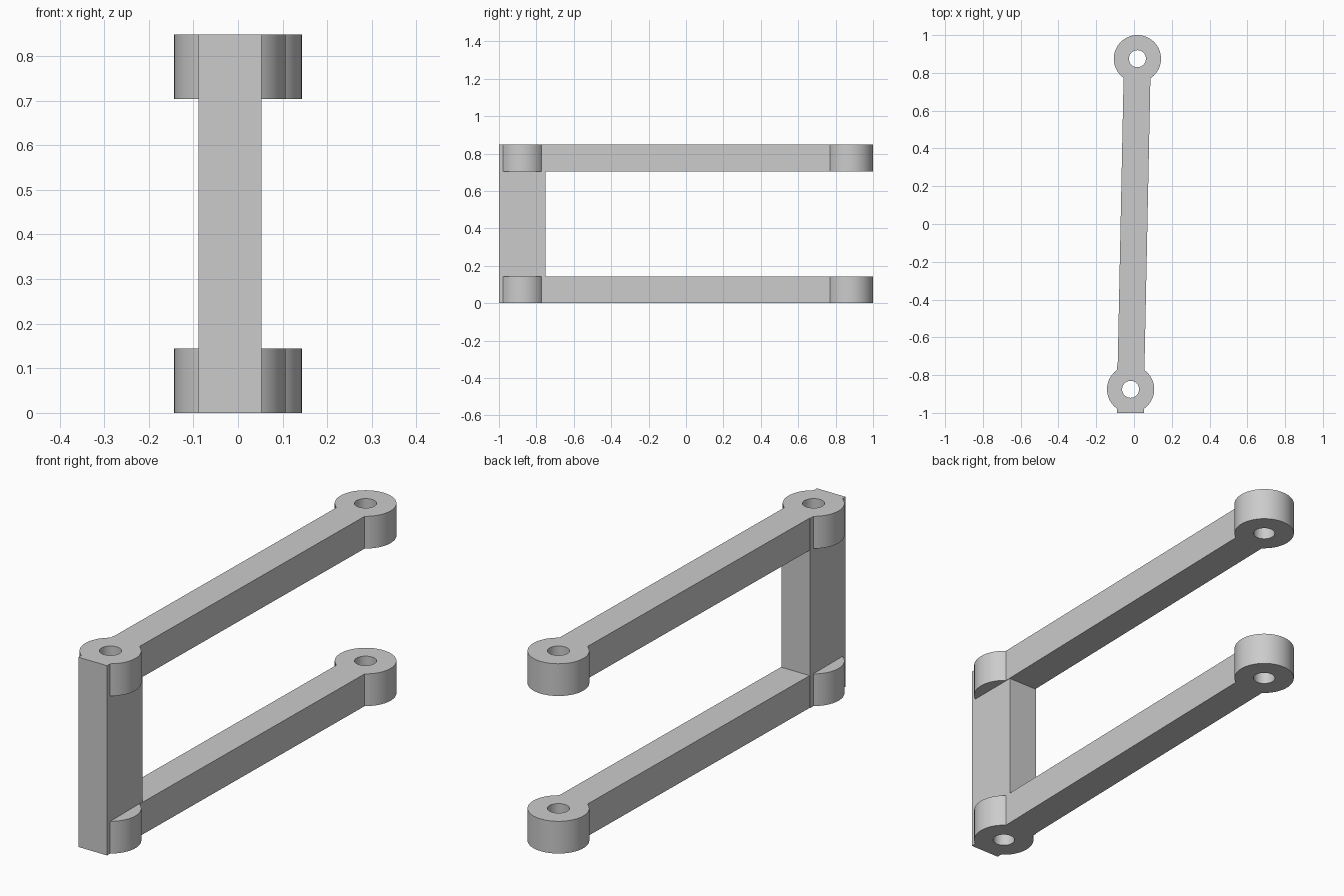
import bpy, bmesh, math
from mathutils import Matrix, Vector

cube = bpy.data.objects.get("Cube")
if cube:
    bpy.data.objects.remove(cube, do_unlink=True)

FRONT, BACK = Vector((-0.018, -0.875)), Vector((0.018, 0.875))
EYE_R, HOLE_R, HALF_W = 0.125, 0.045, 0.071
HEIGHT, THICK = 0.848, 0.144

grey = bpy.data.materials.new("plain grey")
grey.use_nodes = True
colour = (0.6, 0.6, 0.6, 1)
grey.diffuse_color = colour
grey.node_tree.nodes["Principled BSDF"].inputs["Base Color"].default_value = colour


def make_object(name, bm):
    bmesh.ops.recalc_face_normals(bm, faces=bm.faces)
    mesh = bpy.data.meshes.new(name)
    bm.to_mesh(mesh)
    bm.free()
    mesh.materials.append(grey)
    obj = bpy.data.objects.new(name, mesh)
    bpy.context.collection.objects.link(obj)
    return obj


def prism(name, outline, z0, z1):
    bm = bmesh.new()
    face = bm.faces.new([bm.verts.new((p[0], p[1], z0)) for p in outline])
    up = bmesh.ops.extrude_face_region(bm, geom=[face])["geom"]
    bmesh.ops.translate(bm, vec=(0, 0, z1 - z0),
                        verts=[v for v in up if isinstance(v, bmesh.types.BMVert)])
    return make_object(name, bm)


def arc(centre, radius, start, sweep, steps):
    return [centre + radius * Vector((math.cos(start + sweep * i / steps),
                                      math.sin(start + sweep * i / steps)))
            for i in range(steps + 1)]


def boolean(obj, other, operation):
    mod = obj.modifiers.new(operation.title(), "BOOLEAN")
    mod.object, mod.operation, mod.solver = other, operation, "EXACT"
    bpy.context.view_layer.objects.active = obj
    bpy.ops.object.modifier_apply(modifier=mod.name)
    bpy.data.objects.remove(other, do_unlink=True)


# Arm outline: a round eye at each end joined by a straight bar
axis = BACK - FRONT
heading = math.atan2(axis.y, axis.x)
neck = math.asin(HALF_W / EYE_R)
sweep = 2 * (math.pi - neck)
outline = (arc(FRONT, EYE_R, heading + neck, sweep, 56)
           + arc(BACK, EYE_R, heading + math.pi + neck, sweep, 56))

# Upright post at the front with both arms joined to it
frame = prism("bracket_frame", [(FRONT.x - HALF_W, -1), (FRONT.x + HALF_W, -1),
                                (FRONT.x + HALF_W, -0.75), (FRONT.x - HALF_W, -0.75)],
              0, HEIGHT)
for name, z in (("lower_arm", 0), ("upper_arm", HEIGHT - THICK)):
    boolean(frame, prism(name, outline, z, z + THICK), "UNION")

# Pin holes, running right through the post and the eyes
for name, centre in (("front_pin_hole", FRONT), ("back_pin_hole", BACK)):
    ring = arc(centre, HOLE_R, 0, 2 * math.pi, 40)[:-1]
    boolean(frame, prism(name, ring, -0.1, HEIGHT + 0.1), "DIFFERENCE")

bpy.ops.object.select_all(action="DESELECT")
frame.select_set(True)
bpy.context.view_layer.objects.active = frame
bpy.ops.object.shade_smooth_by_angle(angle=math.radians(25))
